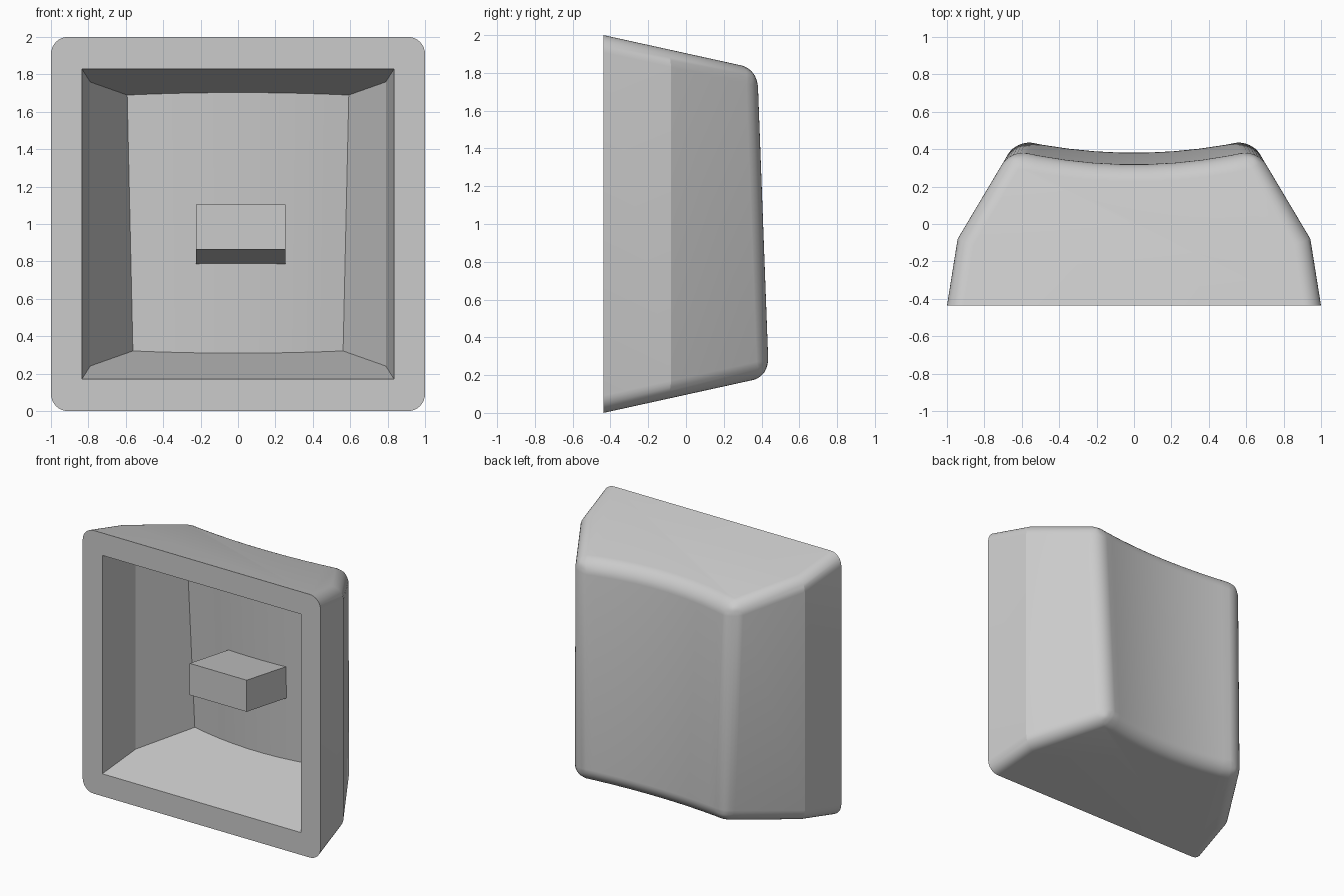
import bpy, bmesh, math

if "Cube" in bpy.data.objects:
    bpy.data.objects.remove(bpy.data.objects["Cube"])

FRONT = -0.437   # y of the open rim
TILT = 0.042     # lean of the dished face
DISH = 0.18      # curvature of the dished face
FLARE = 0.595    # taper of the sides behind the knee
STRIPS = 9

grey = bpy.data.materials.new("light grey plastic")
grey.use_nodes = True
grey.diffuse_color = (0.6, 0.6, 0.6, 1)
grey.node_tree.nodes["Principled BSDF"].inputs["Base Color"].default_value = (0.6, 0.6, 0.6, 1)


def finish(bm, name):
    bmesh.ops.recalc_face_normals(bm, faces=bm.faces[:])
    mesh = bpy.data.meshes.new(name)
    bm.to_mesh(mesh)
    bm.free()
    mesh.materials.append(grey)
    obj = bpy.data.objects.new(name, mesh)
    bpy.context.collection.objects.link(obj)
    return obj


def add_skin(bm, front_x, knee_x, knee_y, margin, slope, depth, radius=0):
    """Tapered open box with kneed sides and a dished end, optionally rounded."""
    def height(y, top):
        z = margin + slope * (y - FRONT)
        return 2 - z if top else z

    def dished_row(top):
        x, y = 0.6, 0.4
        for _ in range(40):      # settle on the corner of side, end and wall
            y = depth - TILT * height(y, top) + DISH * x * x
            x = knee_x - FLARE * (y - knee_y)
        row = []
        for i in range(STRIPS + 1):
            px, py = x * (2 * i / STRIPS - 1), y
            for _ in range(20):
                py = depth - TILT * height(py, top) + DISH * px * px
            row.append(bm.verts.new((px, py, height(py, top))))
        return row

    rows, walls = [], []
    for top in (False, True):
        left = [bm.verts.new((-x, y, height(y, top))) for x, y in ((front_x, FRONT), (knee_x, knee_y))]
        right = [bm.verts.new((x, y, height(y, top))) for x, y in ((knee_x, knee_y), (front_x, FRONT))]
        row = left + dished_row(top) + right
        rows.append(row)
        walls.append(bm.faces.new(row if top else row[::-1]))
    lower, upper = rows
    for i in range(len(lower) - 1):
        bm.faces.new((lower[i], lower[i + 1], upper[i + 1], upper[i]))
    bmesh.ops.recalc_face_normals(bm, faces=bm.faces[:])
    if radius:
        edges = {e for w in walls for e in w.edges if not e.is_boundary}
        edges |= {bm.edges.get((lower[i], upper[i])) for i in (2, len(lower) - 3)}
        bmesh.ops.bevel(bm, geom=list(edges), offset=radius, offset_type='OFFSET',
                        segments=8, profile=0.5, affect='EDGES',
                        clamp_overlap=False, loop_slide=True)


def quadrant(v):
    return v.co.x > 0, v.co.z > 1


# Hollow cap: rounded outer skin and crisp inner skin
bm = bmesh.new()
add_skin(bm, 1.0, 0.943, -0.08, 0.0, 0.22, 0.392, radius=0.09)
outer_rim = [e for e in bm.edges if e.is_boundary]
add_skin(bm, 0.835, 0.79, -0.1, 0.17, 0.21, 0.24)
inner_rim = {v for e in bm.edges if e.is_boundary for v in e.verts}
inner_rim -= {v for e in outer_rim for v in e.verts}
corners = {quadrant(v): v for v in inner_rim}

# Flat rim: corner fans and four straight bands
for e in outer_rim:
    a, b = e.verts
    ca, cb = corners[quadrant(a)], corners[quadrant(b)]
    bm.faces.new((a, b, cb) if ca == cb else (a, b, cb, ca))
cap = finish(bm, "cap_shell")
bpy.ops.object.select_all(action='DESELECT')
cap.select_set(True)
bpy.context.view_layer.objects.active = cap
bpy.ops.object.shade_smooth_by_angle(angle=math.radians(17))

# Mounting stem: block that slopes down towards the dished end
bm = bmesh.new()
bmesh.ops.create_cube(bm, size=1)
for v in bm.verts:
    back = v.co.y > 0
    v.co.x = 0.015 + 0.48 * v.co.x
    v.co.y = 0.23 if back else -0.26
    v.co.z = (0.905 if back else 0.985) + 0.24 * v.co.z
finish(bm, "stem")
